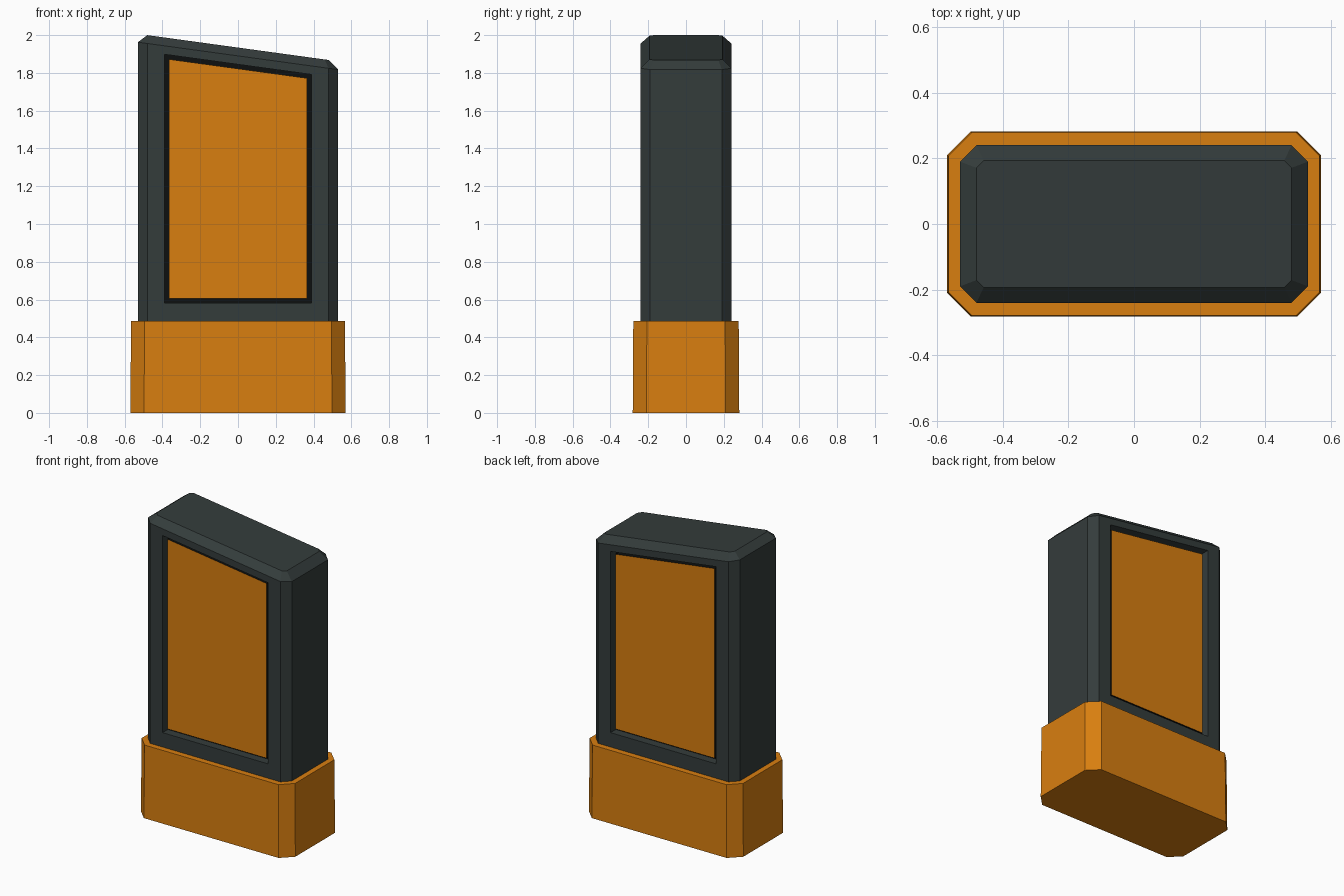
import bpy, bmesh

if "Cube" in bpy.data.objects:
    bpy.data.objects.remove(bpy.data.objects["Cube"], do_unlink=True)

SLOPE = -0.137  # rise of the slanted top per unit x


def material(name, rgb):
    mat = bpy.data.materials.new(name)
    mat.use_nodes = True
    mat.diffuse_color = (*rgb, 1)
    bsdf = next(n for n in mat.node_tree.nodes if n.type == "BSDF_PRINCIPLED")
    bsdf.inputs["Base Color"].default_value = (*rgb, 1)
    return mat


orange = material("orange", (0.69, 0.21, 0.005))
slate = material("dark slate", (0.034, 0.045, 0.044))
black = material("near black", (0.004, 0.005, 0.005))


def loft(name, rings, mats):
    """Closed solid through a list of rings with equal point counts."""
    bm = bmesh.new()
    loops = [[bm.verts.new(p) for p in ring] for ring in rings]
    for a, b in zip(loops, loops[1:]):
        for i in range(len(a)):
            j = (i + 1) % len(a)
            bm.faces.new((a[i], a[j], b[j], b[i]))
    bm.faces.new(loops[0])
    bm.faces.new(loops[-1])
    bmesh.ops.recalc_face_normals(bm, faces=bm.faces[:])
    mesh = bpy.data.meshes.new(name)
    bm.to_mesh(mesh)
    bm.free()
    for mat in mats:
        mesh.materials.append(mat)
    obj = bpy.data.objects.new(name, mesh)
    bpy.context.collection.objects.link(obj)
    return obj


def octagon(hx, hy, cut, z, slope=0):
    """Rectangle with chamfered corners, sheared along x by slope."""
    pts = [(hx, cut - hy), (hx, hy - cut), (hx - cut, hy), (cut - hx, hy),
           (-hx, hy - cut), (-hx, cut - hy), (cut - hx, -hy), (hx - cut, -hy)]
    return [(x, y, z + slope * x) for x, y in pts]


def window_solid(name, half, bottom, top, y0, y1, mats):
    """Slant-topped slab between two y depths."""
    quad = [(-half, bottom), (half, bottom),
            (half, top + SLOPE * half), (-half, top - SLOPE * half)]
    return loft(name, [[(x, y, z) for x, z in quad] for y in (y0, y1)], mats)


# Plinth with a slight taper
loft("plinth", [octagon(0.57, 0.282, 0.072, 0),
                octagon(0.566, 0.279, 0.072, 0.487)], [orange])

# Body with chamfered corners and a slanted, chamfered top
body = loft("body", [octagon(0.53, 0.24, 0.05, 0.45),
                     octagon(0.53, 0.24, 0.05, 1.89, SLOPE),
                     octagon(0.48, 0.193, 0.022, 1.934, SLOPE)], [slate])

for side, label in ((-1, "front"), (1, "back")):
    # Pocket cut into the face
    cutter = window_solid("pocket_cutter", 0.389, 0.583, 1.845,
                          side * 0.18, side * 0.3, [slate])
    cutter.hide_render = True
    mod = body.modifiers.new("pocket", "BOOLEAN")
    mod.operation = "DIFFERENCE"
    mod.solver = "EXACT"
    mod.object = cutter
    bpy.context.view_layer.objects.active = body
    bpy.ops.object.modifier_apply(modifier=mod.name)
    bpy.data.objects.remove(cutter, do_unlink=True)

    # Dark pocket floor
    window_solid(label + "_pocket_floor", 0.389, 0.583, 1.845,
                 side * 0.178, side * 0.184, [black])

    # Raised panel: coloured face, dark edges
    panel = window_solid(label + "_panel", 0.365, 0.606, 1.822,
                         side * 0.18, side * 0.22, [orange, black])
    for face in panel.data.polygons:
        face.material_index = 0 if face.normal.y * side > 0.5 else 1
